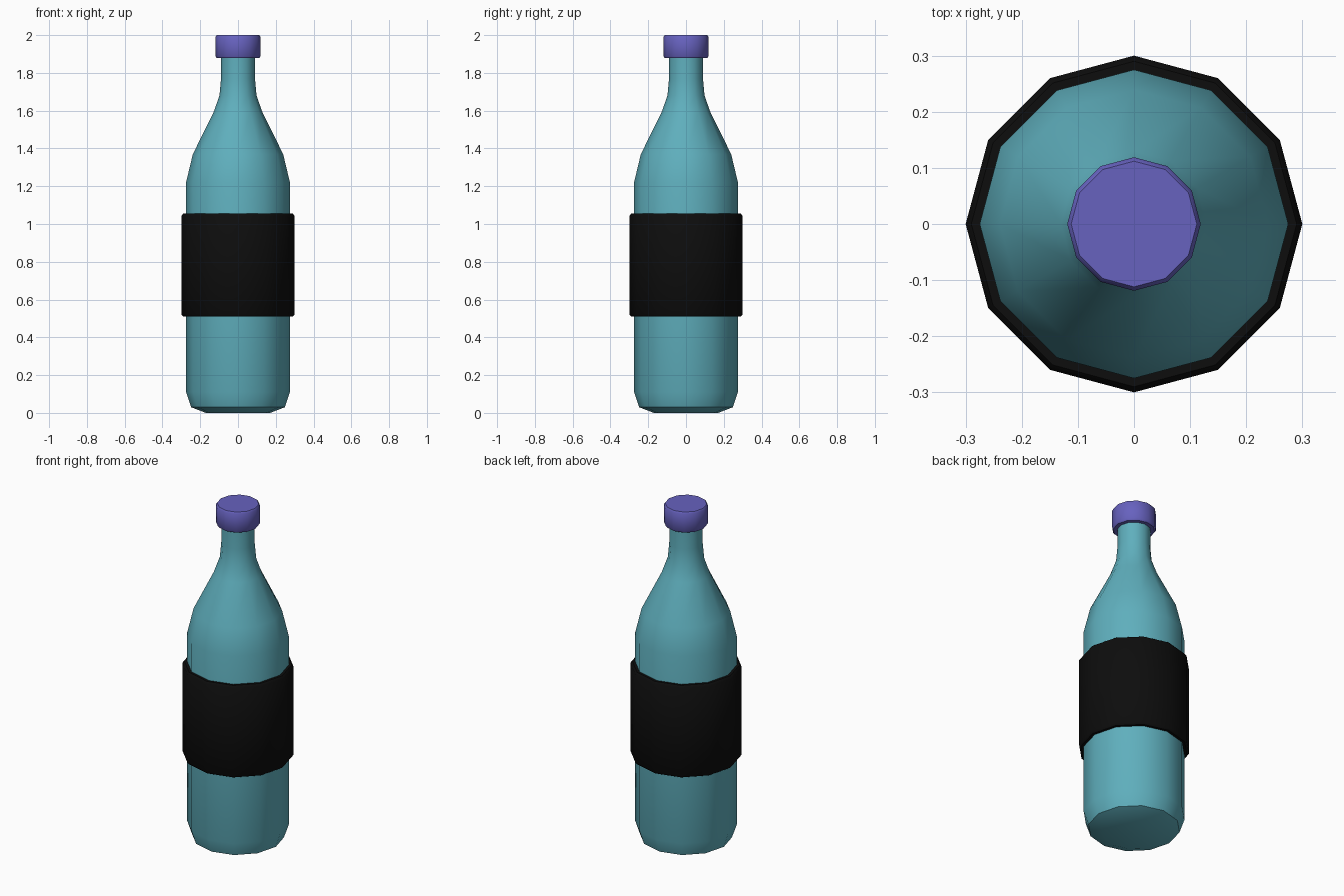
import bpy, bmesh, math

cube = bpy.data.objects.get("Cube")
if cube:
    bpy.data.objects.remove(cube, do_unlink=True)

SIDES = 12


def material(name, rgb):
    m = bpy.data.materials.new(name)
    m.use_nodes = True
    m.diffuse_color = (*rgb, 1)
    m.node_tree.nodes["Principled BSDF"].inputs["Base Color"].default_value = (*rgb, 1)
    return m


def lathe(name, profile, mat, closed=False):
    """Turn a (radius, height) profile round z; open profiles get flat end caps."""
    bm = bmesh.new()
    rings = []
    for r, z in profile:
        angles = [math.tau * i / SIDES for i in range(SIDES)]
        rings.append([bm.verts.new((r * math.cos(a), r * math.sin(a), z)) for a in angles])
    pairs = list(zip(rings, rings[1:]))
    if closed:
        pairs.append((rings[-1], rings[0]))
    else:
        bm.faces.new(rings[0][::-1])
        bm.faces.new(rings[-1])
    for low, high in pairs:
        for i in range(SIDES):
            j = (i + 1) % SIDES
            bm.faces.new((low[i], low[j], high[j], high[i]))
    bmesh.ops.recalc_face_normals(bm, faces=bm.faces)
    mesh = bpy.data.meshes.new(name)
    bm.to_mesh(mesh)
    bm.free()
    mesh.materials.append(mat)
    obj = bpy.data.objects.new(name, mesh)
    bpy.context.collection.objects.link(obj)
    bpy.ops.object.select_all(action="DESELECT")
    obj.select_set(True)
    bpy.context.view_layer.objects.active = obj
    bpy.ops.object.shade_smooth_by_angle(angle=math.radians(40))
    return obj


teal = material("teal glass", (0.115, 0.43, 0.51))
black = material("black label", (0.004, 0.004, 0.004))
violet = material("violet cap", (0.135, 0.122, 0.52))

# Bottle: chamfered base, straight body, sloping shoulder, slim neck
lathe("bottle_body", [
    (0.17, 0), (0.248, 0.03), (0.275, 0.11), (0.275, 1.22), (0.239, 1.37),
    (0.13, 1.59), (0.098, 1.68), (0.09, 1.77), (0.09, 1.89)], teal)

# Label: a hollow sleeve with chamfered outer edges
lathe("label_sleeve", [
    (0.27, 0.51), (0.29, 0.51), (0.3, 0.522), (0.3, 1.043), (0.29, 1.055),
    (0.27, 1.055)], black, closed=True)

# Cap: a short disc with chamfered rims
lathe("bottle_cap", [
    (0.112, 1.878), (0.119, 1.887), (0.119, 1.991), (0.112, 2)], violet)
